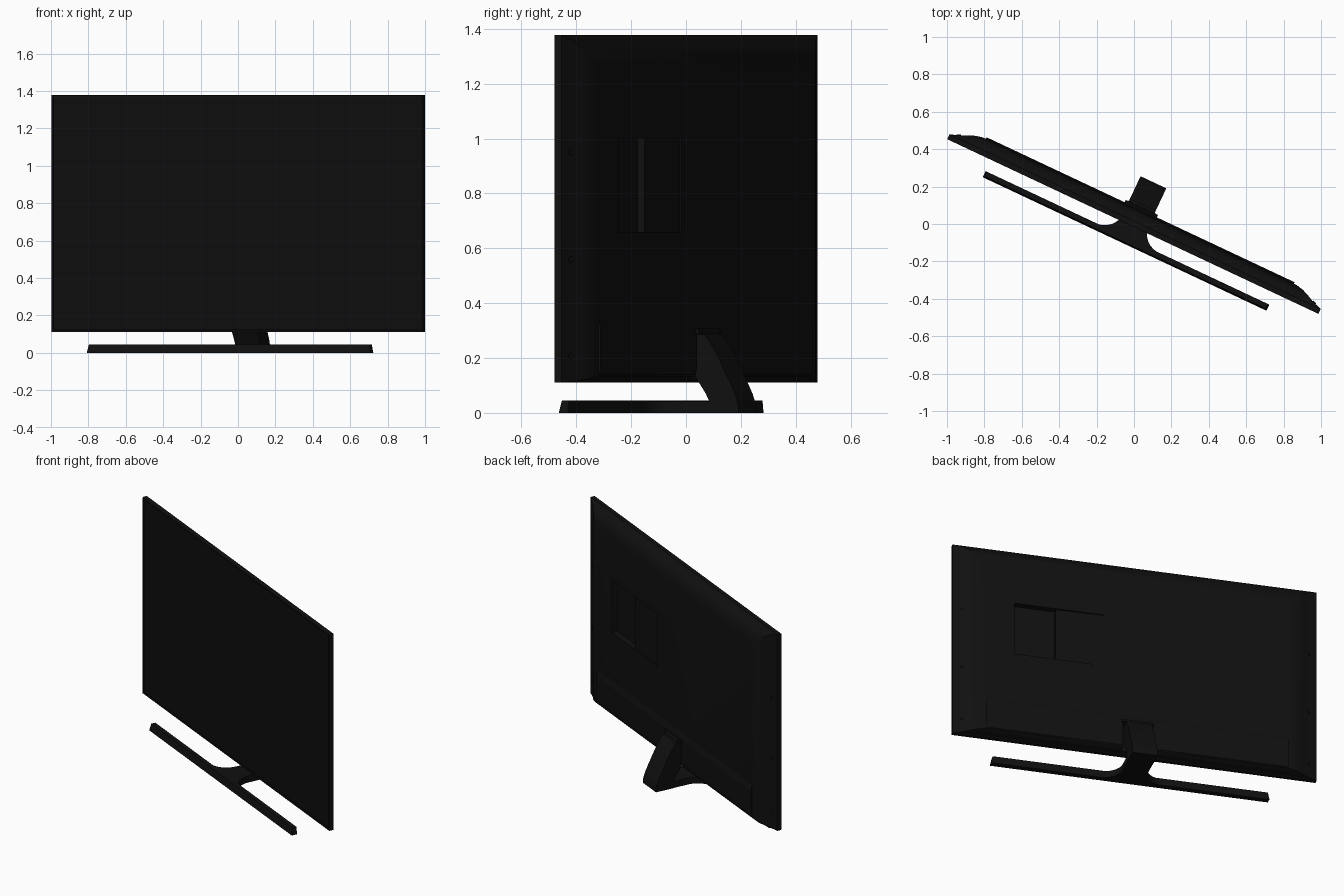
import bpy, bmesh, math
from mathutils import Matrix

if "Cube" in bpy.data.objects:
    bpy.data.objects.remove(bpy.data.objects["Cube"])

TURN = Matrix.Rotation(math.radians(-25.2), 4, 'Z')   # whole set is swivelled


def material(name, c):
    m = bpy.data.materials.new(name)
    m.diffuse_color = (c, c, c, 1)
    m.use_nodes = True
    m.node_tree.nodes["Principled BSDF"].inputs["Base Color"].default_value = m.diffuse_color
    return m


BLACK = material("black_plastic", 0.005)
GLASS = material("dark_glass", 0.004)


def finish(name, bm, mat=BLACK):
    bmesh.ops.recalc_face_normals(bm, faces=bm.faces)
    me = bpy.data.meshes.new(name)
    bm.to_mesh(me)
    bm.free()
    ob = bpy.data.objects.new(name, me)
    bpy.context.collection.objects.link(ob)
    ob.matrix_world = TURN
    me.materials.append(mat)
    return ob


def loft(name, rings, mat=BLACK):
    """Skin closed loops of equal length and cap both ends."""
    bm = bmesh.new()
    loops = [[bm.verts.new(p) for p in r] for r in rings]
    for a, b in zip(loops, loops[1:]):
        for i in range(len(a)):
            j = (i + 1) % len(a)
            bm.faces.new((a[i], a[j], b[j], b[i]))
    bm.faces.new(loops[0])
    bm.faces.new(loops[-1])
    return finish(name, bm, mat)


def rect(y, side, top, bottom):
    x, z0, z1 = 1.097 - side, 0.11 + bottom, 1.377 - top
    return [(-x, y, z0), (x, y, z0), (x, y, z1), (-x, y, z1)]


def side_prism(name, yz, x0, x1, mat=BLACK):
    return loft(name, [[(x, y, z) for y, z in yz] for x in (x0, x1)], mat)


def floor_prism(name, xy, z0, z1, mat=BLACK):
    return loft(name, [[(x, y, z) for x, y in xy] for z in (z0, z1)], mat)


def cut(target, cutter):
    cutter.hide_render = True
    cutter.hide_set(True)
    m = target.modifiers.new("cut", 'BOOLEAN')
    m.object = cutter
    m.solver = 'EXACT'


# panel housing: thin bezel, then tapered back; shallow inset at the front
housing = loft("panel_housing", [
    rect(-0.009, 0.012, 0.012, 0.014), rect(-0.015, 0.011, 0.011, 0.013),
    rect(-0.015, 0.002, 0.002, 0.002), rect(-0.012, 0, 0, 0),
    rect(0.014, 0, 0, 0), rect(0.018, 0.012, 0.004, 0.002),
    rect(0.032, 0.055, 0.018, 0.005), rect(0.052, 0.095, 0.045, 0.010),
    rect(0.066, 0.130, 0.075, 0.015), rect(0.074, 0.165, 0.100, 0.022),
    rect(0.076, 0.200, 0.125, 0.030)])
loft("screen", [rect(-0.011, 0.012, 0.012, 0.014),
                rect(-0.008, 0.012, 0.012, 0.014)], GLASS)

# connector recesses: deep bay and a shallow ramped bay beside it
cut(housing, floor_prism("deep_bay_cutter",
    [(0.49, 0.036), (0.74, 0.036), (0.74, 0.12), (0.49, 0.12)], 0.66, 1.0))
cut(housing, floor_prism("shallow_bay_cutter",
    [(0.20, 0.070), (0.495, 0.064), (0.495, 0.12), (0.20, 0.12)], 0.66, 1.0))

# thicker lower back cover with a sloped upper edge
cover = side_prism("lower_back_cover",
    [(0.070, 0.130), (0.080, 0.140), (0.084, 0.165), (0.084, 0.310),
     (0.076, 0.350), (0.070, 0.350)], -0.91, 0.91)

# socket for the stand neck
for i, part in enumerate((housing, cover)):
    cut(part, side_prism("neck_socket_cutter_%d" % i,
        [(0.045, 0.09), (0.14, 0.09), (0.14, 0.30), (0.045, 0.30)], -0.088, 0.088))

# bracket above the neck
side_prism("neck_bracket", [(0.045, 0.287), (0.098, 0.287), (0.092, 0.308),
                            (0.045, 0.308)], -0.095, 0.095)


def screw(name, x, y, z, r, tilt):
    bm = bmesh.new()
    m = Matrix.Translation((x, y, z)) @ Matrix.Rotation(tilt, 4, 'Z') @ \
        Matrix.Rotation(math.pi / 2, 4, 'X')
    bmesh.ops.create_cone(bm, cap_ends=True, segments=12, radius1=r, radius2=r,
                          depth=0.008, matrix=m)
    finish(name, bm)


# screws along both back side slopes and on the bracket
for s in (-1, 1):
    for k, z in enumerate((0.21, 0.56, 0.95)):
        screw("back_screw_%d_%d" % (s, k), s * 1.05, 0.030, z, 0.011, -s * 0.35)
    screw("bracket_screw_%d" % s, s * 0.075, 0.096, 0.298, 0.007, 0)

# stand: long floor bar with a slightly sloping front
bar = [(-0.118, 0), (-0.082, 0), (-0.082, 0.045), (-0.110, 0.045)]
loft("stand_bar", [[(s * (0.838 - z * 0.2), y, z) for y, z in bar] for s in (-1, 1)])

# stand: foot flaring into the bar
half = [(0.19, -0.10), (0.19, -0.084)]
for i in range(1, 9):
    a = math.radians(90 * i / 8)
    half.append((0.19 - 0.115 * math.sin(a), 0.026 - 0.11 * math.cos(a)))
half.append((0.075, 0.24))
floor_prism("stand_foot", half + [(-x, y) for x, y in reversed(half)], 0, 0.042)

# stand: neck leaning forward into the panel
neck = side_prism("stand_neck",
    [(0.246, 0), (0.246, 0.03), (0.232, 0.07), (0.210, 0.115), (0.182, 0.17),
     (0.150, 0.23), (0.112, 0.285), (0.05, 0.285), (0.05, 0.17),
     (0.088, 0.11), (0.115, 0.07), (0.13, 0.04), (0.13, 0)], -0.077, 0.075)

# smooth the curved parts
for ob in (housing, neck, bpy.data.objects["stand_foot"]):
    bpy.ops.object.select_all(action='DESELECT')
    ob.select_set(True)
    bpy.context.view_layer.objects.active = ob
    bpy.ops.object.shade_smooth_by_angle(angle=math.radians(25))
